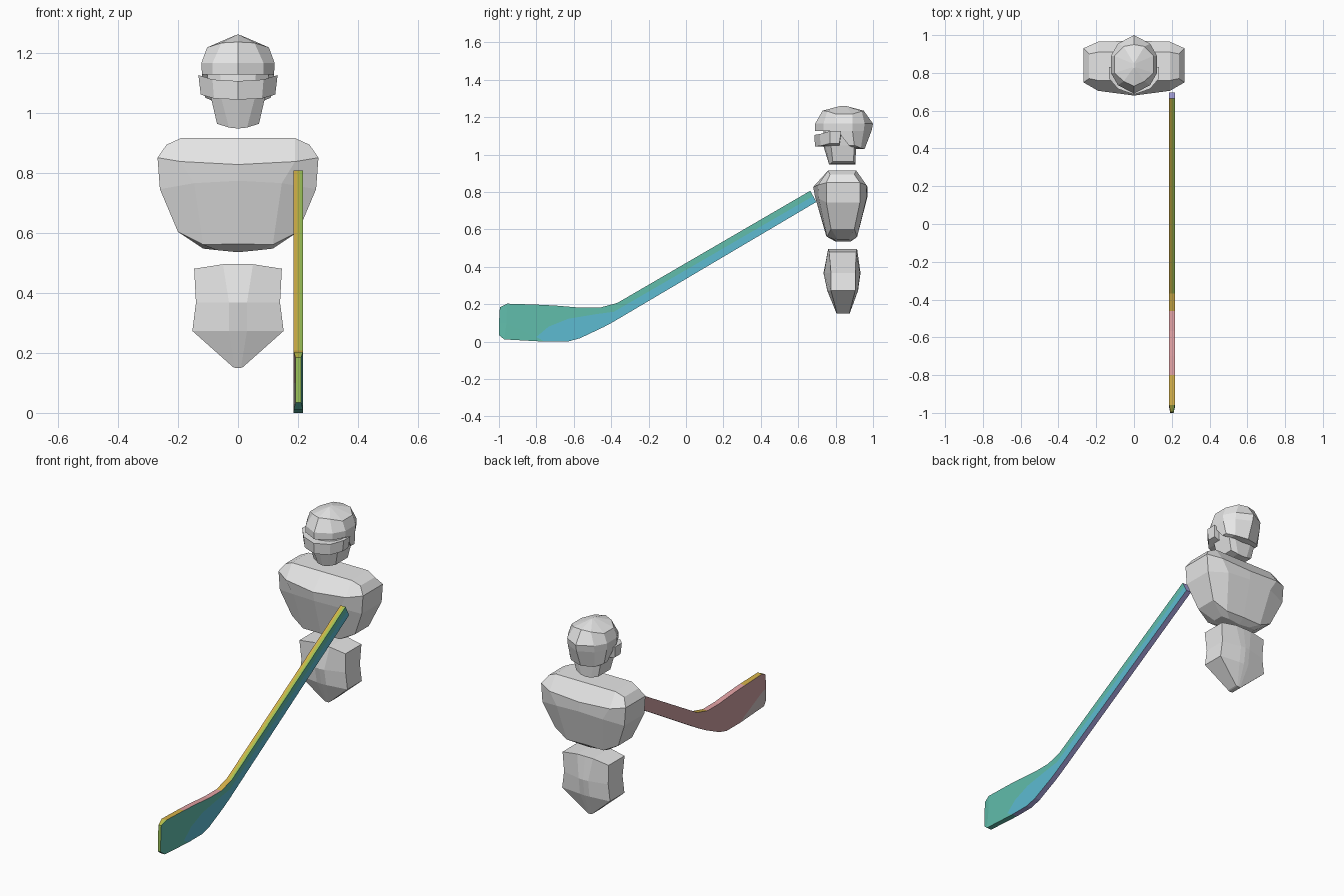
import bpy, bmesh


def material(name, r, g, b):
    m = bpy.data.materials.new(name)
    m.diffuse_color = (r, g, b, 1)
    return m


GREY = material("light_grey", 0.80, 0.80, 0.80)
STICK = [
    material("teal", 0.12, 0.51, 0.41),
    material("blue", 0.11, 0.50, 0.64),
    material("mauve", 0.62, 0.35, 0.36),
    material("taupe", 0.62, 0.53, 0.53),
    material("gold", 0.68, 0.45, 0.07),
    material("yellow", 0.52, 0.49, 0.06),
    material("lime", 0.33, 0.54, 0.10),
    material("pink", 0.78, 0.37, 0.38),
    material("violet", 0.42, 0.39, 0.78),
]
TEAL, BLUE, MAUVE, TAUPE, GOLD, YELLOW, LIME, PINK, VIOLET = range(9)


def finish(name, bm, mats):
    bmesh.ops.recalc_face_normals(bm, faces=bm.faces)
    mesh = bpy.data.meshes.new(name)
    bm.to_mesh(mesh)
    bm.free()
    for m in mats:
        mesh.materials.append(m)
    ob = bpy.data.objects.new(name, mesh)
    bpy.context.collection.objects.link(ob)
    return ob


def faceted_loft(name, rings):
    """Symmetric ten-sided loft. Each ring holds, for centre / middle / side:
    half widths (middle, side), heights, front depths, back depths."""
    bm = bmesh.new()
    loops = []
    for (xm, xs), z, front, back in rings:
        x = (0, xm, xs)
        half = [(x[i], front[i], z[i]) for i in range(3)]
        half += [(x[i], back[i], z[i]) for i in (2, 1, 0)]
        pts = half + [(-px, py, pz) for px, py, pz in half[4:0:-1]]
        loops.append([bm.verts.new(p) for p in pts])
    for a, b in zip(loops, loops[1:]):
        for i in range(10):
            j = (i + 1) % 10
            bm.faces.new((a[i], a[j], b[j], b[i]))
    # Caps split into strips across the width
    for v in (loops[0], loops[-1]):
        for q in ((0, 1, 4, 5), (1, 2, 3, 4), (0, 5, 6, 9), (9, 6, 7, 8)):
            bm.faces.new([v[k] for k in q])
    return finish(name, bm, [GREY])


# Body blocks
faceted_loft("torso", [
    ((.19, .238), (.915, .915, .893), (.76, .76, .77), (.91, .91, .90)),
    ((.19, .268), (.827, .837, .85), (.68, .705, .75), (.97, .965, .93)),
    ((.146, .26), (.773, .765, .745), (.69, .71, .75), (.97, .965, .93)),
    ((.116, .20), (.563, .56, .603), (.75, .755, .775), (.915, .915, .90)),
    ((.07, .116), (.535, .542, .547), (.80, .80, .81), (.88, .88, .87)),
])
faceted_loft("pelvis", [
    ((.05, .146), (.495, .495, .48), (.76, .76, .765), (.915, .915, .91)),
    ((.03, .14), (.367, .367, .367), (.735, .738, .775), (.933, .93, .905)),
    ((.03, .152), (.273, .273, .273), (.755, .757, .775), (.92, .918, .905)),
    ((.01, .017), (.15, .15, .153), (.805, .805, .807), (.875, .875, .873)),
])

# Head: jaw core, dome, neck guard and face band
faceted_loft("jaw", [
    ((.06, .105), (1.14, 1.14, 1.14), (.735, .75, .80), (.91, .91, .90)),
    ((.055, .09), (1.045, 1.045, 1.05), (.735, .745, .775), (.91, .91, .90)),
    ((.03, .07), (.947, .95, .963), (.765, .77, .785), (.905, .905, .895)),
])
faceted_loft("helmet_dome", [
    ((.004, .008), (1.26, 1.259, 1.258), (.825, .825, .83), (.855, .855, .85)),
    ((.055, .103), (1.235, 1.232, 1.217), (.73, .755, .80), (.95, .94, .89)),
    ((.085, .122), (1.165, 1.165, 1.165), (.69, .735, .80), (1.0, .955, .89)),
    ((.085, .12), (1.127, 1.127, 1.127), (.69, .735, .80), (.992, .95, .89)),
])
faceted_loft("neck_guard", [
    ((.085, .12), (1.127, 1.127, 1.127), (.81, .81, .81), (.992, .95, .89)),
    ((.075, .11), (1.03, 1.035, 1.05), (.90, .90, .87), (.955, .935, .90)),
])
faceted_loft("face_band", [
    ((.085, .132), (1.105, 1.11, 1.125), (.686, .715, .77), (.83, .83, .83)),
    ((.08, .124), (1.043, 1.047, 1.06), (.69, .72, .77), (.82, .82, .82)),
])

# Hockey stick: stations from grip to blade tip,
# each with half width and (y, z) of the top, colour split and bottom
stations = [
    (.016, (.665, .807), (.68, .778), (.697, .747)),
    (.016, (-.367, .207), (-.385, .16), (-.39, .105)),
    (.016, (-.46, .182), (-.48, .147), (-.44, .078)),
    (.016, (-.567, .182), (-.63, .122), (-.567, .018)),
    (.016, (-.70, .193), (-.735, .08), (-.634, .0)),
    (.016, (-.80, .198), (-.80, .025), (-.757, .0)),
    (.015, (-.957, .203), (-.96, .10), (-.972, .012)),
    (.009, (-.995, .184), (-1.0, .10), (-1.0, .035)),
]
CX = .201
bm = bmesh.new()
rows = []
for w, top, mid, low in stations:
    pts = [(CX - w / 3, top), (CX + w / 3, top), (CX + w, top), (CX + w, mid),
           (CX + w, low), (CX - w, low), (CX - w, mid), (CX - w, top)]
    rows.append([bm.verts.new((x, y, z)) for x, (y, z) in pts])

# Top edge colours along the length: left, middle and right strips
top_strips = [(GOLD, YELLOW, LIME), (GOLD,) * 3, (PINK,) * 3, (PINK,) * 3,
              (PINK,) * 3, (GOLD,) * 3, (YELLOW, YELLOW, LIME)]
for k, (a, b) in enumerate(zip(rows, rows[1:])):
    left, middle, right = top_strips[k]
    lower_right = BLUE if k < 5 else TEAL
    lower_left = MAUVE if k < 5 else TAUPE
    bottom = VIOLET if k < 5 else TEAL
    colours = [middle, right, TEAL, lower_right, bottom, lower_left, MAUVE, left]
    for i in range(8):
        j = (i + 1) % 8
        bm.faces.new((a[i], a[j], b[j], b[i])).material_index = colours[i]
bm.faces.new(rows[0]).material_index = VIOLET
bm.faces.new(rows[-1]).material_index = LIME
finish("hockey_stick", bm, STICK)
